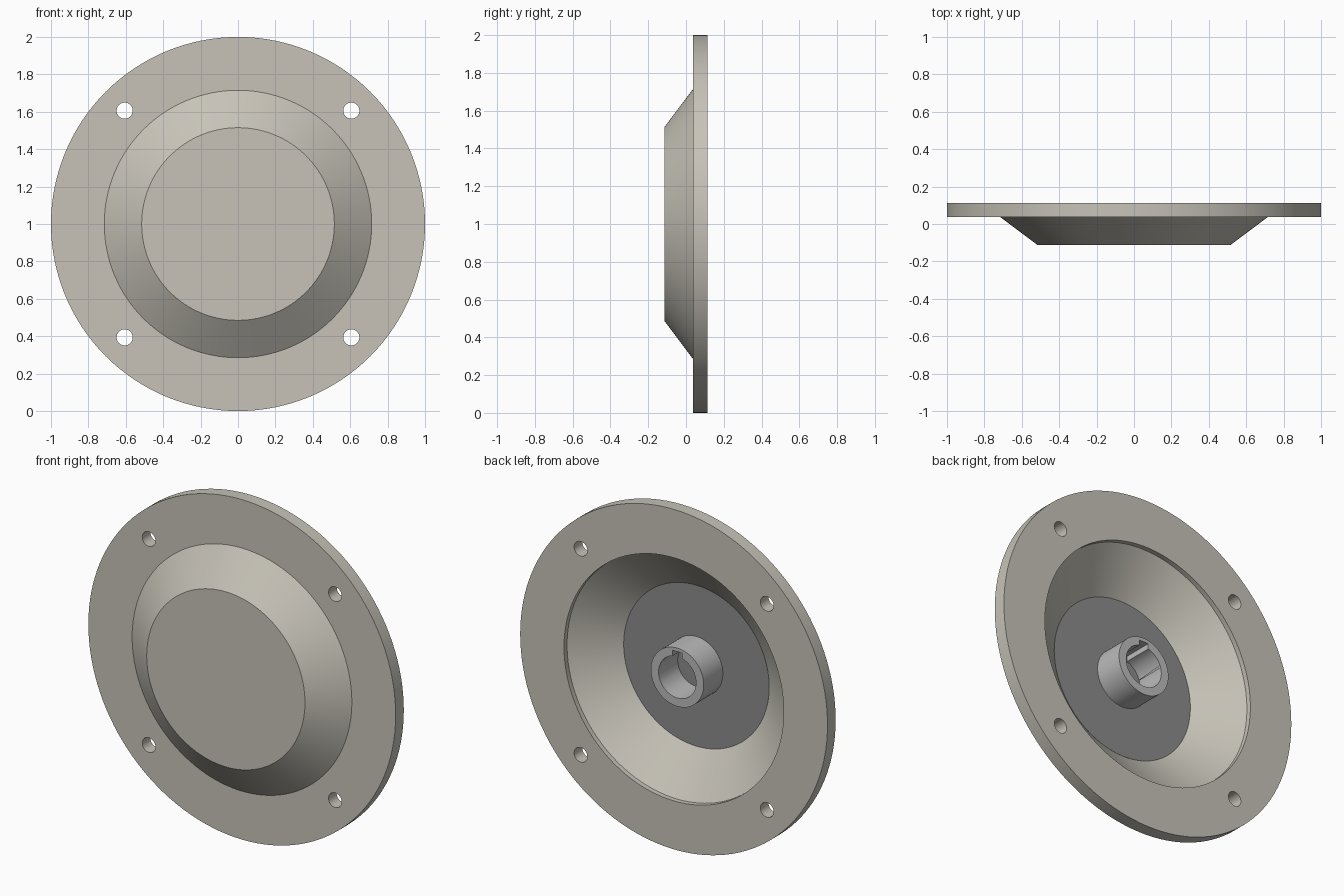
import bpy, bmesh, math
from mathutils import Vector

if "Cube" in bpy.data.objects:
    bpy.data.objects.remove(bpy.data.objects["Cube"])

CZ = 1.0      # height of the axis
SEG = 128


def material(name, rgb):
    m = bpy.data.materials.new(name)
    m.diffuse_color = (*rgb, 1)
    m.use_nodes = True
    m.node_tree.nodes["Principled BSDF"].inputs["Base Color"].default_value = m.diffuse_color
    return m


def lathe(name, profile, seg=SEG):
    """Revolve (radius, y) points around the horizontal y axis."""
    bm = bmesh.new()
    verts = [bm.verts.new((r, y, 0)) for r, y in profile]
    edges = [bm.edges.new(p) for p in zip(verts, verts[1:])]
    bmesh.ops.spin(bm, geom=verts + edges, cent=(0, 0, 0), axis=(0, 1, 0),
                   angle=math.tau, steps=seg, use_duplicate=False)
    bmesh.ops.remove_doubles(bm, verts=bm.verts, dist=1e-5)
    bmesh.ops.recalc_face_normals(bm, faces=bm.faces)
    me = bpy.data.meshes.new(name)
    bm.to_mesh(me)
    bm.free()
    ob = bpy.data.objects.new(name, me)
    ob.location.z = CZ
    bpy.context.collection.objects.link(ob)
    return ob


def rod(name, r, y0, y1, seg=SEG):
    return lathe(name, [(0, y0), (r, y0), (r, y1), (0, y1)], seg)


def select(ob):
    bpy.ops.object.select_all(action='DESELECT')
    ob.select_set(True)
    bpy.context.view_layer.objects.active = ob


def cut(ob, cutter):
    mod = ob.modifiers.new("cut", 'BOOLEAN')
    mod.operation = 'DIFFERENCE'
    mod.solver = 'EXACT'
    mod.object = cutter
    select(ob)
    bpy.ops.object.modifier_apply(modifier=mod.name)
    bpy.data.objects.remove(cutter)


def finish(ob, mat):
    ob.data.materials.clear()
    ob.data.materials.append(mat)
    select(ob)
    bpy.ops.object.shade_smooth_by_angle(angle=math.radians(30))


# Flange with dished cover, hollow at the back
cover = lathe("flanged_cover", [
    (0, -.113), (.515, -.113), (.715, .037), (1, .037), (1, .113),
    (.715, .113), (.715, .084), (.470, -.100), (0, -.100)])

# Four bolt holes
for sx in (-1, 1):
    for sz in (-1, 1):
        hole = rod("hole_cutter", .043, -.05, .2, 32)
        hole.location += Vector((sx * .606, 0, sz * .606))
        cut(cover, hole)

# Dark plate lining the floor of the dish
plate = rod("floor_plate", .4735, -.106, -.097)

# Hub with bore and keyway
hub = rod("hub", .172, -.100, .081, 64)
cut(hub, rod("bore_cutter", .122, -.2, .2, 64))
bpy.ops.mesh.primitive_cube_add(size=1, location=(0, 0, CZ + .1))
key = bpy.context.object
key.scale = (.062, .5, .1)
cut(hub, key)

finish(cover, material("warm_grey", (.57, .545, .48)))
finish(plate, material("dark_grey", (.26, .26, .26)))
finish(hub, material("mid_grey", (.5, .5, .5)))
